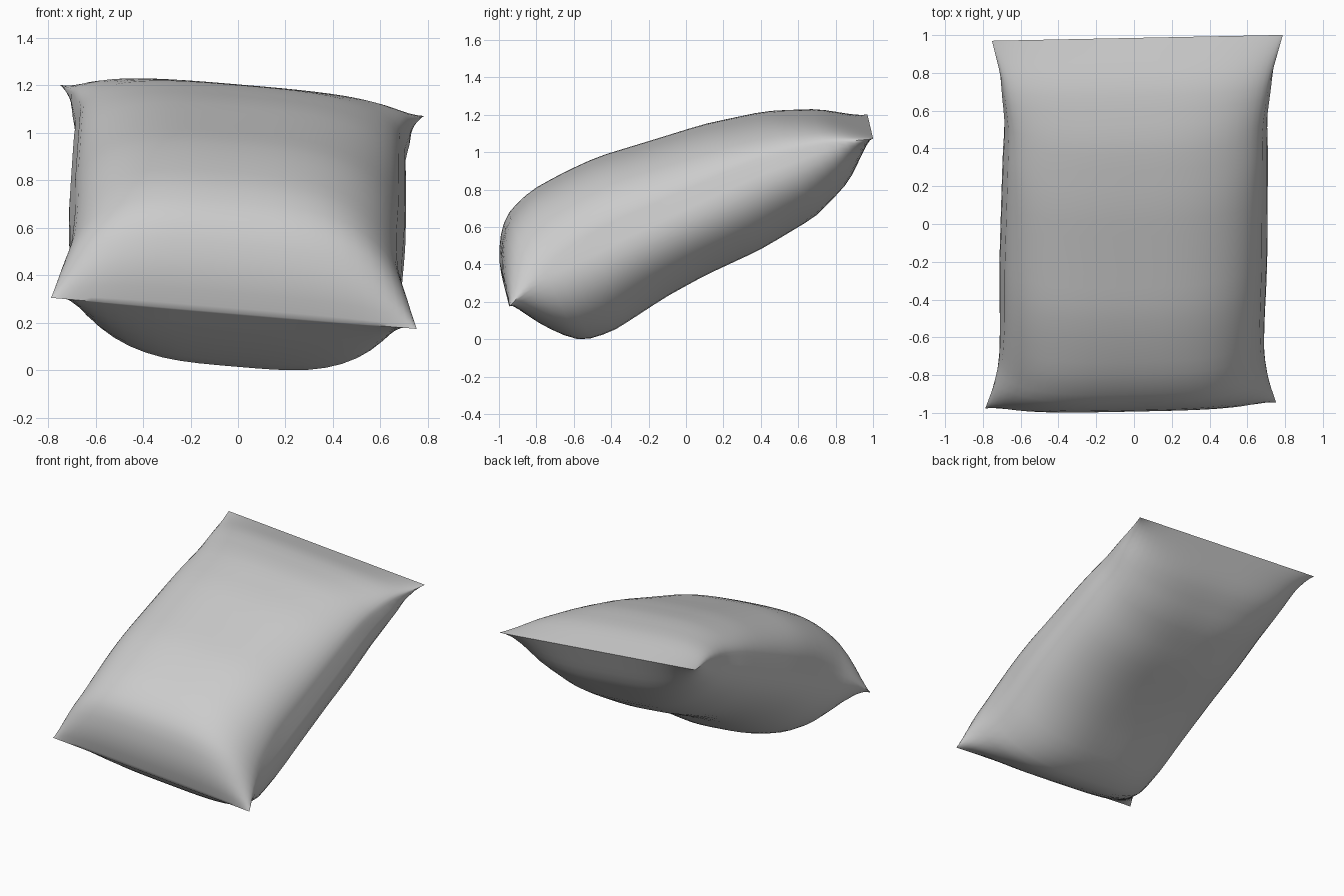
import bpy, bmesh, math

if "Cube" in bpy.data.objects:
    bpy.data.objects.remove(bpy.data.objects["Cube"])

# Side profiles (y, z) of the upper and lower cloth along the middle of the pillow
FRONT, BACK = (-0.96, 0.245), (0.985, 1.145)
TOP = [FRONT, (-0.985, 0.34), (-1.0, 0.45), (-0.97, 0.645), (-0.83, 0.785), (-0.65, 0.885),
       (-0.47, 0.968), (-0.2, 1.05), (0.1, 1.142), (0.43, 1.21), (0.72, 1.212), BACK]
BOTTOM = [FRONT, (-0.77, 0.095), (-0.57, 0.008), (-0.39, 0.06), (-0.1, 0.25), (0.1, 0.36),
          (0.4, 0.5), (0.69, 0.675), (0.87, 0.87), BACK]
# Half width along the length, and how far the side seam is lifted
WIDTH = [(0, 0.77), (0.06, 0.735), (0.14, 0.69), (0.25, 0.68), (0.4, 0.685), (0.6, 0.68),
         (0.78, 0.675), (0.9, 0.71), (1, 0.77)]
LIFT = [(0, 0), (0.06, 0.05), (0.15, 0.10), (0.3, 0.13), (0.7, 0.13), (0.88, 0.085), (1, 0)]

LENGTH = math.dist(FRONT, BACK)
AY, AZ = (BACK[0] - FRONT[0]) / LENGTH, (BACK[1] - FRONT[1]) / LENGTH


def to_local(p):
    y, z = p[0] - FRONT[0], p[1] - FRONT[1]
    return ((y * AY + z * AZ) / LENGTH, z * AY - y * AZ)


def lerp(points, s):
    for (a, p), (b, q) in zip(points, points[1:]):
        if s <= b:
            return p + (q - p) * (s - a) / max(b - a, 1e-6)
    return points[-1][1]


def sample(points, s):
    d = min(0.025, s * 0.5, (1 - s) * 0.5)
    return (lerp(points, s - d) + 2 * lerp(points, s) + lerp(points, s + d)) / 4


def point(s, u, h, under):
    # bulge fades to the seam: softer near the front, fuller elsewhere
    q = 0.52 + 0.25 * max(0, 1 - 4 * s) + 0.03 * max(0, 4 * s - 3)
    p = 3.1 + 1.0 * max(0, 1 - 4 * min(s, 1 - s))
    w = max(0, 1 - abs(u) ** p) ** q
    lift = sample(LIFT, s)
    h = lift + (h - lift) * w
    y = FRONT[0] + s * LENGTH * AY - h * AZ
    z = FRONT[1] + s * LENGTH * AZ + h * AY
    x = u * sample(WIDTH, s) + 0.018 * y
    if under:  # side wall swells out below the seam
        x += math.copysign(1.7 * lift * w * (1 - w), u) * min(1, 8 * min(s, 1 - s)) * abs(u)
    return (x, y + 0.02 * x, z - 0.085 * x)


top, bottom = ([to_local(p) for p in prof] for prof in (TOP, BOTTOM))
NS, NU = 36, 28
S = [0.5 - 0.5 * math.cos(math.pi * i / NS) for i in range(NS + 1)]
U = [math.sin(math.pi / 2 * (2 * j / NU - 1)) for j in range(NU + 1)]

# Two cloth sheets joined along the seam
bm = bmesh.new()
for prof, under in ((top, False), (bottom, True)):
    grid = [[bm.verts.new(point(s, u, sample(prof, s), under)) for u in U] for s in S]
    for i in range(NS):
        for j in range(NU):
            f = [grid[i][j], grid[i][j + 1], grid[i + 1][j + 1], grid[i + 1][j]]
            bm.faces.new(f[::-1] if under else f)
bmesh.ops.remove_doubles(bm, verts=bm.verts, dist=1e-4)
low = min(v.co.z for v in bm.verts)
for v in bm.verts:
    v.co.z -= low
bmesh.ops.recalc_face_normals(bm, faces=bm.faces)
mesh = bpy.data.meshes.new("pillow")
bm.to_mesh(mesh)
bm.free()
pillow = bpy.data.objects.new("pillow", mesh)
bpy.context.collection.objects.link(pillow)
bpy.context.view_layer.objects.active = pillow
pillow.select_set(True)
bpy.ops.object.shade_smooth_by_angle(angle=math.radians(50))
